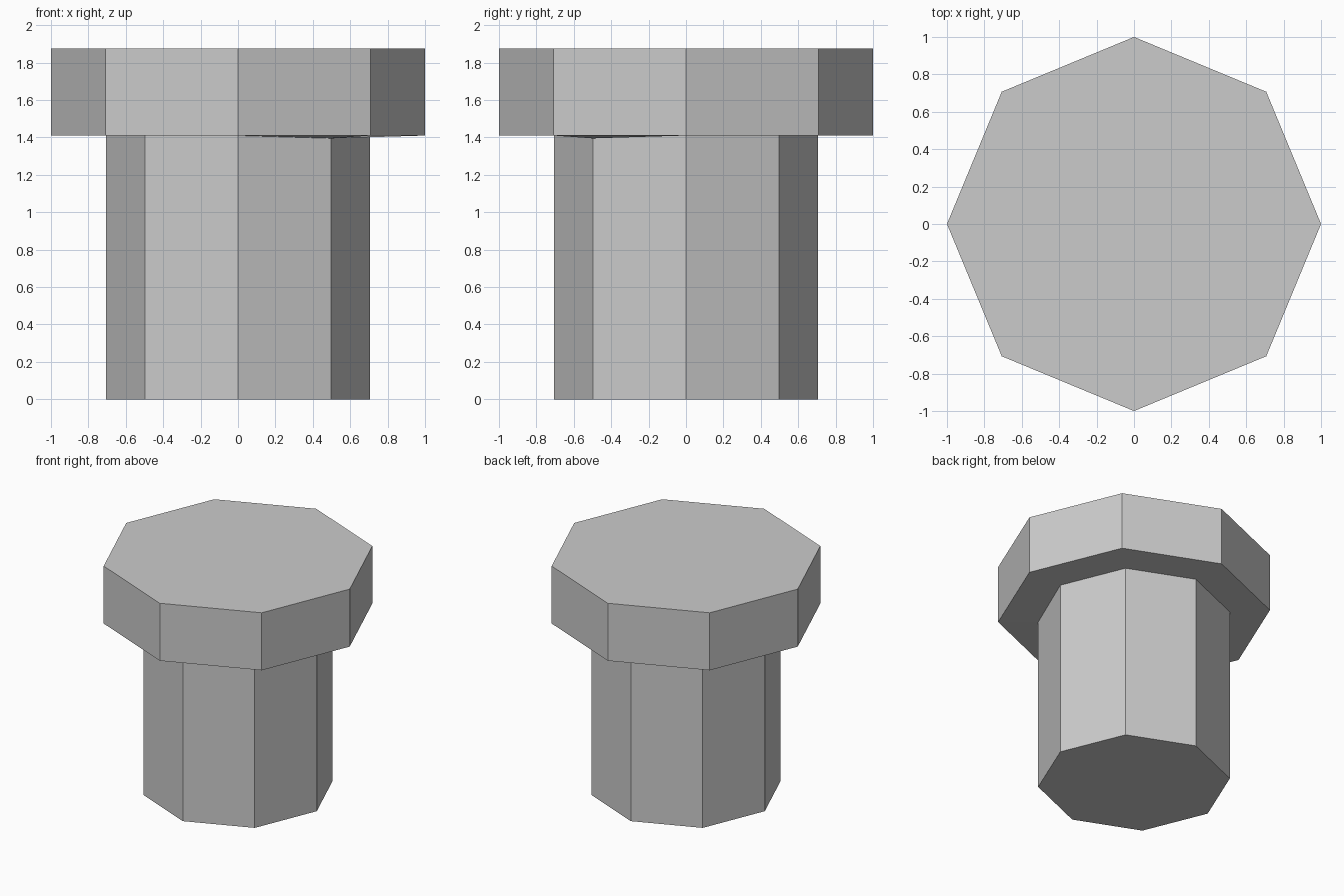
import bpy
import bmesh
from math import cos, sin, tau

SIDES = 8

old = bpy.data.objects.get("Cube")
if old:
    bpy.data.objects.remove(old, do_unlink=True)

grey = bpy.data.materials.new("plain_grey")
grey.use_nodes = True
colour = (0.6, 0.6, 0.6, 1)
grey.diffuse_color = colour
grey.node_tree.nodes["Principled BSDF"].inputs["Base Color"].default_value = colour

bm = bmesh.new()


def ring(radius, z):
    """Octagon of vertices with corners on the x and y axes."""
    return [bm.verts.new((radius * cos(tau * i / SIDES),
                          radius * sin(tau * i / SIDES), z)) for i in range(SIDES)]


# Stepped profile: shaft bottom, shaft top, head underside, head top
rings = [ring(r, z) for r, z in ((0.705, 0), (0.705, 1.41), (1, 1.41), (1, 1.875))]
rings[1][-1].co.z -= 0.015  # slightly dipped corner under the head

# Walls and underside of the head
for low, high in zip(rings, rings[1:]):
    for i in range(SIDES):
        j = (i + 1) % SIDES
        bm.faces.new((low[i], low[j], high[j], high[i]))

# End caps
bm.faces.new(rings[0][::-1])
bm.faces.new(rings[-1])
bmesh.ops.recalc_face_normals(bm, faces=bm.faces)

mesh = bpy.data.meshes.new("octagonal_bolt")
bm.to_mesh(mesh)
bm.free()
mesh.materials.append(grey)
bolt = bpy.data.objects.new("octagonal_bolt", mesh)
bpy.context.collection.objects.link(bolt)
